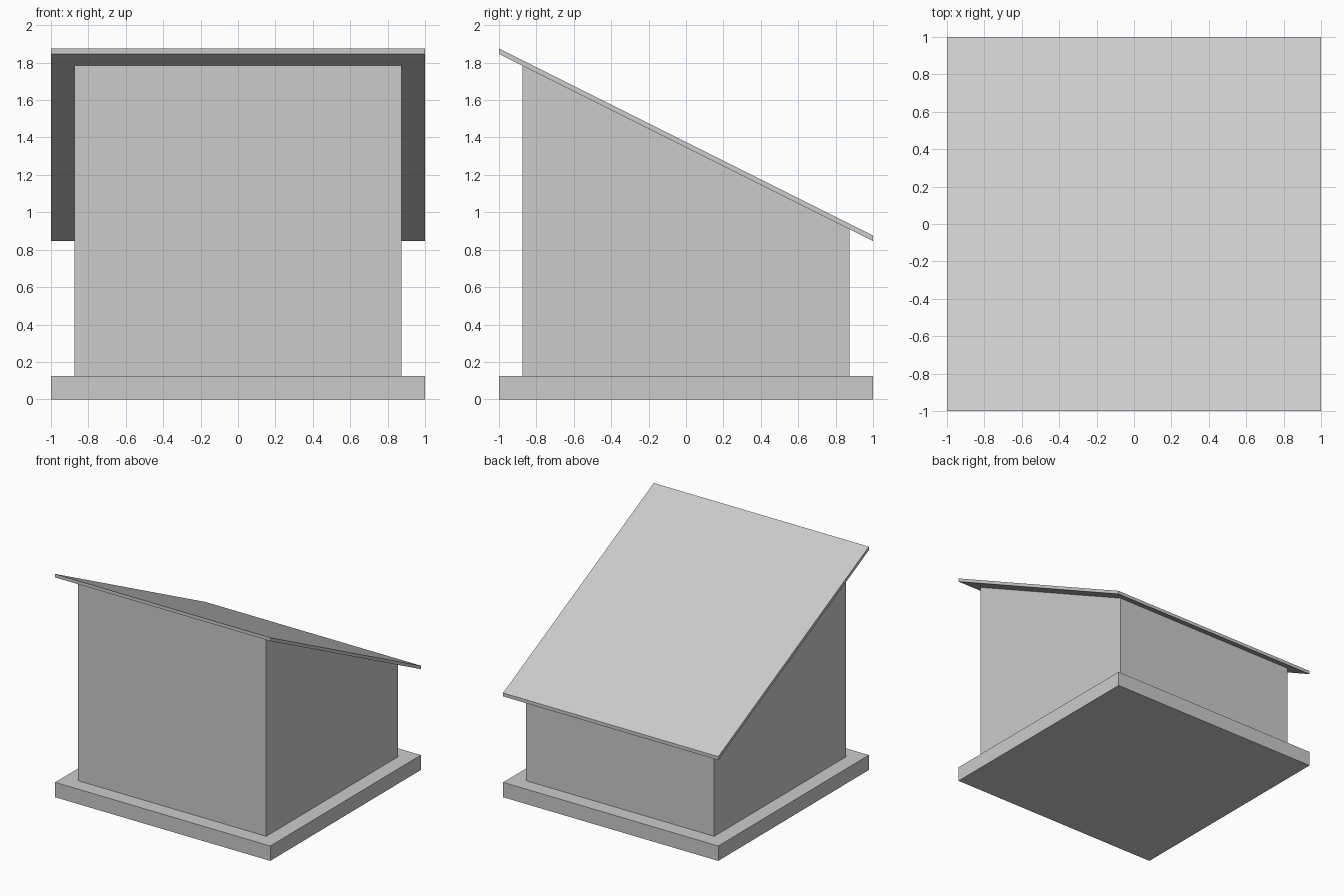
import bpy
import bmesh

if "Cube" in bpy.data.objects:
    bpy.data.objects.remove(bpy.data.objects["Cube"])


def extrude_profile(name, profile, half_width):
    """Solid from a side profile of (y, z) points, extruded across x."""
    bm = bmesh.new()
    face = bm.faces.new([bm.verts.new((-half_width, y, z)) for y, z in profile])
    side = bmesh.ops.extrude_face_region(bm, geom=[face])
    verts = [v for v in side["geom"] if isinstance(v, bmesh.types.BMVert)]
    bmesh.ops.translate(bm, verts=verts, vec=(2 * half_width, 0, 0))
    bmesh.ops.recalc_face_normals(bm, faces=bm.faces)
    mesh = bpy.data.meshes.new(name)
    bm.to_mesh(mesh)
    bm.free()
    obj = bpy.data.objects.new(name, mesh)
    bpy.context.collection.objects.link(obj)
    return obj


HALF, WALL = 1.0, 0.875
BASE_TOP = 0.125
ROOF_MID, ROOF_THICK, SLOPE = 1.347, 0.029, -0.5


def roof_under(y):
    return ROOF_MID + SLOPE * y


# Foundation slab
extrude_profile("base_slab", [(-HALF, 0), (HALF, 0), (HALF, BASE_TOP), (-HALF, BASE_TOP)], HALF)

# Walls, cut to the roof slope
extrude_profile("walls", [(-WALL, BASE_TOP), (WALL, BASE_TOP),
                          (WALL, roof_under(WALL)), (-WALL, roof_under(-WALL))], WALL)

# Thin sloping roof with upright edges
extrude_profile("roof", [(-HALF, roof_under(-HALF)), (HALF, roof_under(HALF)),
                         (HALF, roof_under(HALF) + ROOF_THICK),
                         (-HALF, roof_under(-HALF) + ROOF_THICK)], HALF)
